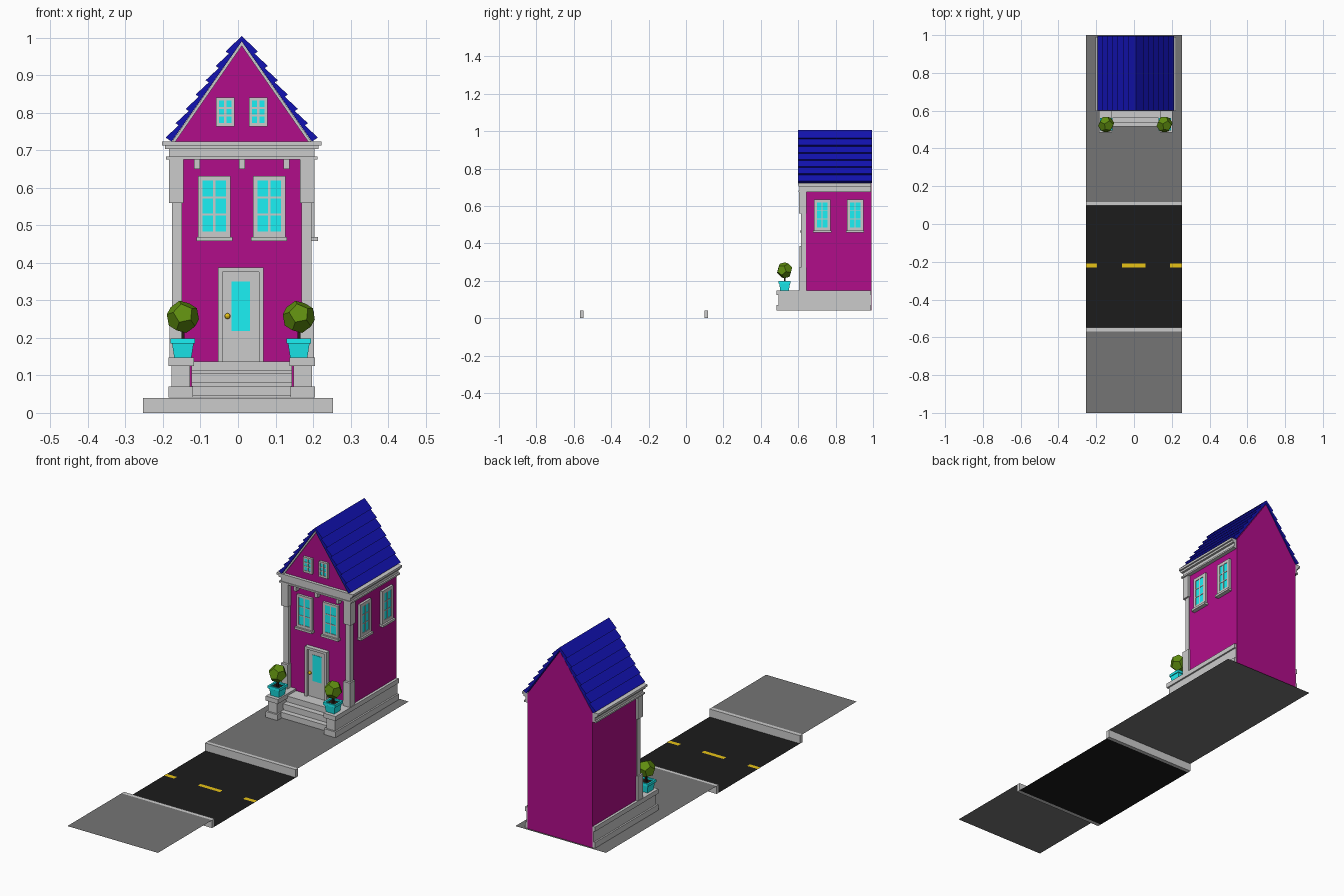
import bpy, bmesh
from mathutils import Vector, Euler

if "Cube" in bpy.data.objects:
    bpy.data.objects.remove(bpy.data.objects["Cube"])

C = 0.01          # house centre line
FRONT, BACK, WALL = 0.63, 0.992, 0.182


def mat(name, r, g, b):
    m = bpy.data.materials.new(name)
    m.diffuse_color = (r, g, b, 1)
    m.use_nodes = True
    m.node_tree.nodes["Principled BSDF"].inputs["Base Color"].default_value = m.diffuse_color
    return m


PINK = mat("magenta_wall", 0.44, 0.004, 0.255)
BLUE = mat("blue_roof", 0.006, 0.006, 0.44)
CYAN = mat("cyan", 0.011, 0.88, 0.91)
GREEN = mat("leaf_green", 0.115, 0.27, 0.005)
GOLD = mat("gold", 0.80, 0.54, 0.008)
ROAD = mat("asphalt", 0.0115, 0.0115, 0.0115)
PAVE = mat("pavement", 0.176, 0.176, 0.176)
SOIL = mat("soil", 0.02, 0.012, 0.008)


def finish(name, bm, m=None):
    bmesh.ops.recalc_face_normals(bm, faces=bm.faces)
    me = bpy.data.meshes.new(name)
    bm.to_mesh(me)
    bm.free()
    if m:
        me.materials.append(m)
    ob = bpy.data.objects.new(name, me)
    bpy.context.collection.objects.link(ob)
    return ob


def box(name, x, y, z, m=None):
    """Box from (low, high) ranges."""
    bm = bmesh.new()
    bmesh.ops.create_cube(bm, size=1)
    for v in bm.verts:
        v.co = [(r[0] + r[1]) / 2 + c * abs(r[1] - r[0]) for c, r in zip(v.co, (x, y, z))]
    return finish(name, bm, m)


def sheet(name, x, y, z, m):
    bm = bmesh.new()
    bm.faces.new([bm.verts.new((a, b, z)) for a, b in
                  ((x[0], y[0]), (x[1], y[0]), (x[1], y[1]), (x[0], y[1]))])
    ob = finish(name, bm, m)
    if ob.data.polygons[0].normal.z < 0:
        ob.data.flip_normals()


def prism(name, pts, y0, y1, m=None):
    """Extrude an (x, z) outline, relative to the house centre, along y."""
    bm = bmesh.new()
    f = bm.faces.new([bm.verts.new((C + x, y0, z)) for x, z in pts])
    r = bmesh.ops.extrude_face_region(bm, geom=[f])
    bmesh.ops.translate(bm, vec=(0, y1 - y0, 0),
                        verts=[g for g in r["geom"] if isinstance(g, bmesh.types.BMVert)])
    return finish(name, bm, m)


def frustum(name, x, y, z0, z1, h0, h1, m):
    """Square tapered block."""
    bm = bmesh.new()
    bmesh.ops.create_cube(bm, size=2)
    for v in bm.verts:
        h = h0 if v.co.z < 0 else h1
        v.co = (x + v.co.x * h, y + v.co.y * h, z0 if v.co.z < 0 else z1)
    return finish(name, bm, m)


def window(name, u, w, z, border, plane, side=False, sill=True, bottom=None):
    """Framed 2 x 3 pane window on the front (u = x) or right side (u = y)."""
    bottom = bottom or border

    def part(label, us, zs, d, m=None):
        if side:
            box(f"{name}_{label}", (plane - 0.005, plane + d), us, zs, m)
        else:
            box(f"{name}_{label}", us, (plane - d, plane + 0.005), zs, m)
    a, b, (z0, z1) = u - w / 2, u + w / 2, z
    g0, g1, h0, h1 = a + border, b - border, z0 + bottom, z1 - border
    part("frame_left", (a, g0), z, 0.012)
    part("frame_right", (g1, b), z, 0.012)
    part("frame_top", (g0, g1), (h1, z1), 0.012)
    part("frame_bottom", (g0, g1), (z0, h0), 0.012)
    part("glass", (g0, g1), (h0, h1), 0.009, CYAN)
    part("bar_upright", (u - 0.003, u + 0.003), (h0, h1), 0.0115)
    for i in (1, 2):
        zb = h0 + (h1 - h0) * i / 3
        part(f"bar_{i}", (g0, g1), (zb - 0.0025, zb + 0.0025), 0.011)
    if sill:
        part("sill", (a - 0.005, b + 0.005), (z0 - 0.005, z0 + 0.006), 0.021)


# street: pavements, road, kerbs, lane dashes
W = (-0.253, 0.253)
sheet("pavement_near", W, (-1, -0.568), 0.04, PAVE)
sheet("pavement_far", W, (0.117, 1), 0.04, PAVE)
sheet("road", W, (-0.548, 0.099), 0, ROAD)
box("kerb_near", W, (-0.568, -0.548), (0, 0.04))
box("kerb_far", W, (0.099, 0.117), (0, 0.04))
for i, r in enumerate(((-0.253, -0.195), (-0.063, 0.06), (0.19, 0.253))):
    sheet(f"lane_dash_{i}", r, (-0.231, -0.209), 0.0015, GOLD)

# house body and gable
prism("house_body", [(-WALL, 0.041), (WALL, 0.041), (WALL, 0.722), (0, 0.984), (-WALL, 0.722)],
      FRONT, BACK, PINK)
prism("front_gable", [(-0.18, 0.722), (0.18, 0.722), (0, 0.984)], 0.614, FRONT + 0.01, PINK)

# roof: one saw-tooth slate profile per slope
apex, eave, normal = Vector((0, 0.99)), Vector((0.187, 0.723)), Vector((0.82, 0.572))
slope = [apex, Vector((0, 1.005))]
ROWS = 7
for k in range(ROWS):
    if k:
        slope.append(apex.lerp(eave, k / ROWS) + normal * 0.0095)
    slope.append(apex.lerp(eave, (k + 1) / ROWS) + normal * 0.0195)
slope.append(eave)

for s, side in ((-1, "left"), (1, "right")):
    prism(f"roof_{side}", [(s * p.x, p.y) for p in slope], 0.60, 0.995, BLUE)
    prism(f"gable_trim_{side}", [(0, 0.99), (s * 0.186, 0.723), (s * 0.177, 0.723), (0, 0.978)],
          0.606, 0.63)

    def span(lo, hi):
        return tuple(sorted((C + s * lo, C + s * hi)))
    # corner pilasters with pedestal and upper block
    box(f"pilaster_{side}", span(0.159, 0.186), (0.615, 0.642), (0.14, 0.68))
    box(f"pilaster_pedestal_{side}", span(0.155, 0.193), (0.603, 0.645), (0.14, 0.27))
    box(f"pilaster_block_{side}", span(0.155, 0.194), (0.605, 0.645), (0.56, 0.68))
    # side plinths that end in the stair piers
    box(f"plinth_foot_{side}", span(0.13, 0.195), (0.485, 0.99), (0.041, 0.07))
    box(f"plinth_{side}", span(0.138, 0.187), (0.494, 0.99), (0.07, 0.125))
    box(f"plinth_cap_{side}", span(0.127, 0.195), (0.485, 0.99), (0.125, 0.148))

    # potted topiary
    px, py = (-0.147, 0.162)[s > 0], 0.527
    frustum(f"pot_{side}", px, py, 0.148, 0.187, 0.023, 0.029, CYAN)
    for i in (-1, 1):
        e = sorted((i * 0.024, i * 0.033))
        box(f"pot_rim_x_{side}_{i}", (px + e[0], px + e[1]), (py - 0.033, py + 0.033),
            (0.185, 0.198), CYAN)
        box(f"pot_rim_y_{side}_{i}", (px - 0.024, px + 0.024), (py + e[0], py + e[1]),
            (0.185, 0.198), CYAN)
    box(f"pot_soil_{side}", (px - 0.024, px + 0.024), (py - 0.024, py + 0.024),
        (0.184, 0.190), SOIL)
    box(f"topiary_stem_{side}", (px - 0.004, px + 0.004), (py - 0.004, py + 0.004),
        (0.187, 0.24), SOIL)
    # twelve-sided ball: dual of an icosahedron
    ico, bm = bmesh.new(), bmesh.new()
    bmesh.ops.create_icosphere(ico, subdivisions=1, radius=1)
    tilt = Euler((1.3, 0.1, 0.0)).to_matrix()
    for f in ico.faces:
        d = tilt @ f.calc_center_median().normalized()
        bm.verts.new(Vector((px, py, 0.256)) + d * 0.044)
    ico.free()
    bmesh.ops.convex_hull(bm, input=bm.verts)
    bmesh.ops.dissolve_limit(bm, angle_limit=0.05, verts=bm.verts, edges=bm.edges)
    finish(f"topiary_ball_{side}", bm, GREEN)

# cornice tiers and brackets
for i, (h, y, z0, z1) in enumerate(((0.202, 0.602, 0.675, 0.683), (0.194, 0.606, 0.683, 0.703),
                                    (0.205, 0.602, 0.703, 0.713), (0.213, 0.598, 0.713, 0.724))):
    box(f"cornice_{i}", (C - h, C + h), (y, 0.99), (z0, z1))
for i in (-1, 0, 1):
    x = C + i * 0.119
    box(f"bracket_{i + 1}", (x - 0.008, x + 0.008), (0.608, 0.635), (0.65, 0.678))

# entrance steps: recessed riser under an overhanging tread
for i, (y, z0, z1) in enumerate(((0.515, 0.041, 0.072), (0.537, 0.072, 0.105),
                                 (0.56, 0.105, 0.137))):
    box(f"riser_{i}", (C - 0.134, C + 0.134), (y + 0.005, 0.64), (z0, z1 - 0.025))
    box(f"tread_{i}", (C - 0.134, C + 0.134), (y, 0.64), (z1 - 0.025, z1))

# door: surround, leaf, glass, knob
D = 0.0075
box("door_frame_left", (D - 0.061, D - 0.049), (0.608, 0.635), (0.137, 0.387))
box("door_frame_right", (D + 0.049, D + 0.061), (0.608, 0.635), (0.137, 0.387))
box("door_frame_top", (D - 0.049, D + 0.049), (0.608, 0.635), (0.375, 0.387))
box("door_leaf", (D - 0.049, D + 0.049), (0.62, 0.635), (0.137, 0.375))
box("door_glass", (D - 0.025, D + 0.025), (0.618, 0.63), (0.218, 0.35), CYAN)
bm = bmesh.new()
bmesh.ops.create_uvsphere(bm, u_segments=10, v_segments=6, radius=0.008)
bmesh.ops.translate(bm, vec=(-0.028, 0.613, 0.258), verts=bm.verts)
finish("door_knob", bm, GOLD)

# windows: two on the facade, two in the gable, two on the right wall
for s, side in ((-1, "left"), (1, "right")):
    window(f"front_window_{side}", C + s * 0.073, 0.086, (0.463, 0.632), 0.012, FRONT, bottom=0.02)
    window(f"gable_window_{side}", C + s * 0.044, 0.05, (0.763, 0.841), 0.008, 0.614,
           sill=False, bottom=0.01)
    window(f"side_window_{side}", 0.816 + s * 0.088, 0.088, (0.463, 0.635), 0.016, C + WALL,
           side=True, bottom=0.022)
